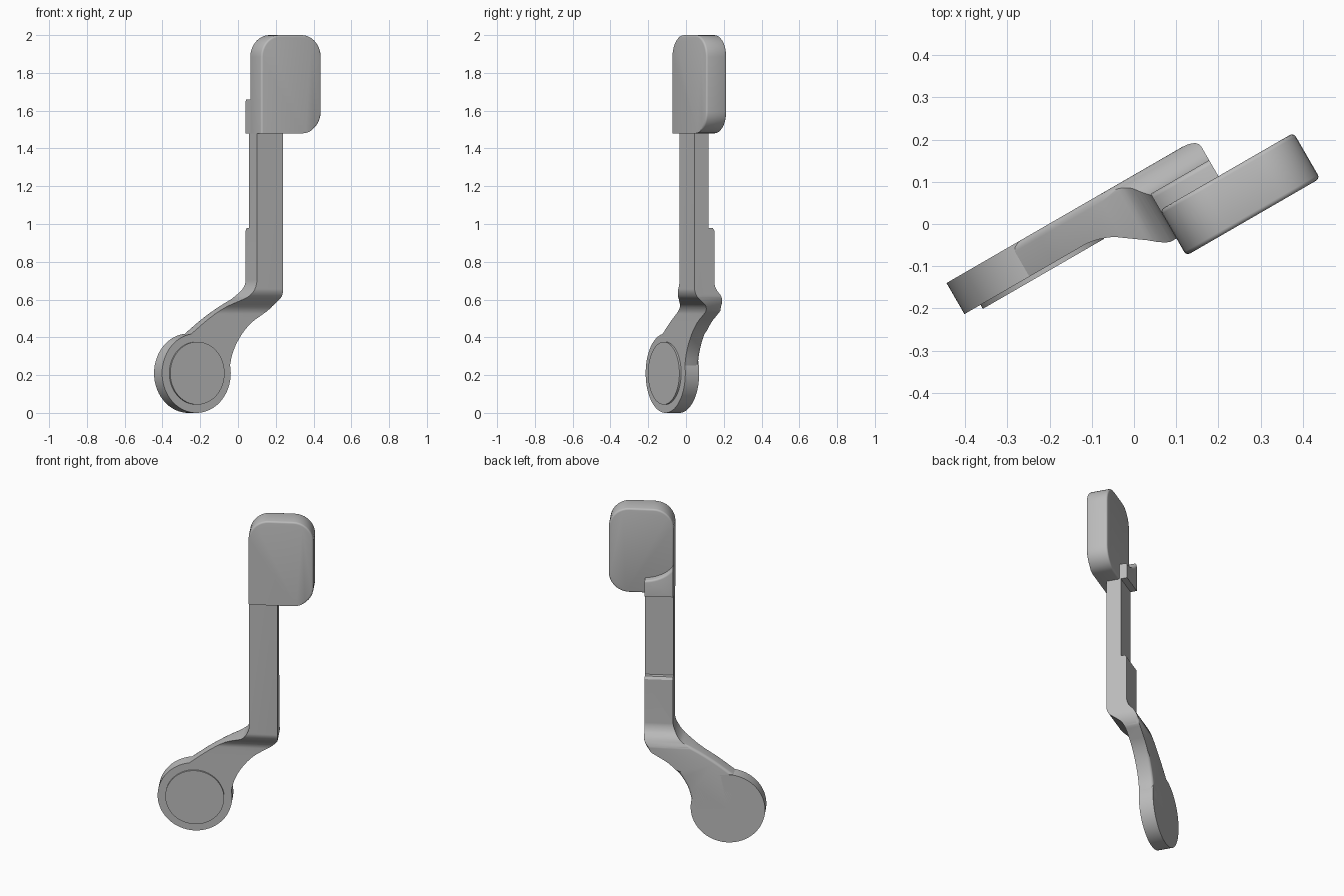
import bpy, bmesh, math
from mathutils import Vector, Matrix
from mathutils.geometry import interpolate_bezier

if "Cube" in bpy.data.objects:
    bpy.data.objects.remove(bpy.data.objects["Cube"])

TURN = math.radians(30)

grey = bpy.data.materials.new("plain_grey")
grey.use_nodes = True
COLOUR = (0.5, 0.5, 0.5, 1)
grey.diffuse_color = COLOUR
grey.node_tree.nodes["Principled BSDF"].inputs["Base Color"].default_value = COLOUR


def rounded(corners, steps=10):
    """Outline from (a, z, cut) corners; each cut corner becomes a smooth arc."""
    pts = []
    for i, (a, z, cut) in enumerate(corners):
        c = Vector((a, z, 0))
        if cut == 0:
            pts.append(c)
            continue
        before = Vector((*corners[i - 1][:2], 0)) - c
        after = Vector((*corners[(i + 1) % len(corners)][:2], 0)) - c
        p, n = before.normalized() * cut, after.normalized() * cut
        pts += interpolate_bezier(c + p, c + p * 0.45, c + n * 0.45, c + n, steps)
    return pts


def finish(name, bm):
    bmesh.ops.recalc_face_normals(bm, faces=bm.faces)
    mesh = bpy.data.meshes.new(name)
    bm.to_mesh(mesh)
    bm.free()
    mesh.materials.append(grey)
    obj = bpy.data.objects.new(name, mesh)
    bpy.context.collection.objects.link(obj)
    obj.rotation_euler.z = TURN
    return obj


def prism(outline, start, end, sideways=False):
    """Extrude an outline front to back, or left to right when sideways."""
    bm = bmesh.new()
    place = (lambda p, d: (d, p.x, p.y)) if sideways else (lambda p, d: (p.x, d, p.y))
    face = bm.faces.new([bm.verts.new(place(p, start)) for p in outline])
    move = bmesh.ops.extrude_face_region(bm, geom=[face])
    step = Vector(place(Vector((0, 0, 0)), end - start))
    bmesh.ops.translate(bm, verts=[v for v in move["geom"] if isinstance(v, bmesh.types.BMVert)], vec=step)
    bmesh.ops.recalc_face_normals(bm, faces=bm.faces)
    return bm


def round_rim(bm, width, rule):
    """Round the rim edges around the front and back faces that meet the rule."""
    def chosen(e):
        caps = [f for f in e.link_faces if abs(f.normal.y) > 0.9]
        sides = [f for f in e.link_faces if abs(f.normal.y) < 0.1]
        return caps and sides and rule(caps[0].normal, sides[0].normal)
    edges = [e for e in bm.edges if chosen(e)]
    bmesh.ops.bevel(bm, geom=edges, offset=width, segments=3, profile=0.5, affect='EDGES')


def disc(name, radius, front, back):
    bm = bmesh.new()
    bmesh.ops.create_cone(bm, cap_ends=True, segments=96, radius1=radius, radius2=radius,
                          depth=back - front,
                          matrix=Matrix.Translation((-0.245, (front + back) / 2, 0.21))
                          @ Matrix.Rotation(math.pi / 2, 4, 'X'))
    return finish(name, bm)


# Crank arm and post: front outline crossed with the stepped, bent side outline
front_outline = rounded([
    (-0.245, 0.21, 0), (-0.05, 0.2, 0), (-0.005, 0.42, 0.14), (0.23, 0.565, 0.06),
    (0.23, 1.49, 0), (0.07, 1.49, 0), (0.07, 0.635, 0.07), (-0.13, 0.53, 0.1), (-0.30, 0.40, 0)])
side_outline = rounded([
    (0.016, 0, 0), (0.016, 0.555, 0.03), (-0.08, 0.625, 0.03), (-0.08, 1.49, 0),
    (0.005, 1.49, 0), (0.005, 0.98, 0), (0.03, 0.98, 0), (0.04, 0.965, 0),
    (0.04, 0.665, 0.03), (0.101, 0.60, 0.04), (0.101, 0, 0)])
bm = prism(front_outline, -0.2, 0.102)
round_rim(bm, 0.018, lambda cap, side: cap.y > 0 and (side.z > 0.2 or side.x > 0.75))
arm = finish("arm_and_post", bm)
cutter = finish("side_cutter", prism(side_outline, -0.6, 0.6, sideways=True))
cutter.hide_render = True
cross = arm.modifiers.new("bend", 'BOOLEAN')
cross.operation = 'INTERSECT'
cross.solver = 'EXACT'
cross.object = cutter
bpy.context.view_layer.update()
bpy.context.view_layer.objects.active = arm
bpy.ops.object.modifier_apply(modifier=cross.name)
bpy.data.objects.remove(cutter)

# Round hub with a slightly raised cap
hub = disc("hub", 0.21, 0.016, 0.101)
cap = disc("hub_cap", 0.166, 0.005, 0.03)

# Head pad: three rounded corners, square where it meets the post
bm = prism(rounded([(0.07, 1.48, 0), (0.436, 1.48, 0.115), (0.436, 2.0, 0.115), (0.07, 2.0, 0.115)]),
           -0.127, -0.002)
round_rim(bm, 0.01, lambda cap, side: side.z > -0.9 or cap.y > 0)
pad = finish("head_pad", bm)

# Clip behind the pad with a sweeping top edge
sweep = interpolate_bezier(Vector((0.23, 1.575, 0)), Vector((0.16, 1.58, 0)),
                           Vector((0.10, 1.61, 0)), Vector((0.07, 1.66, 0)), 12)
bm = prism([Vector((0.07, 1.48, 0)), Vector((0.23, 1.48, 0))] + list(sweep), -0.05, 0.042)
round_rim(bm, 0.012, lambda cap, side: cap.y > 0 and 0.2 < side.z)
clip = finish("pad_clip", bm)

# Smooth curved faces, keep hard edges crisp
parts = [arm, hub, cap, pad, clip]
bpy.ops.object.select_all(action='DESELECT')
for part in parts:
    part.select_set(True)
bpy.context.view_layer.objects.active = arm
bpy.ops.object.shade_smooth_by_angle(angle=math.radians(32))
